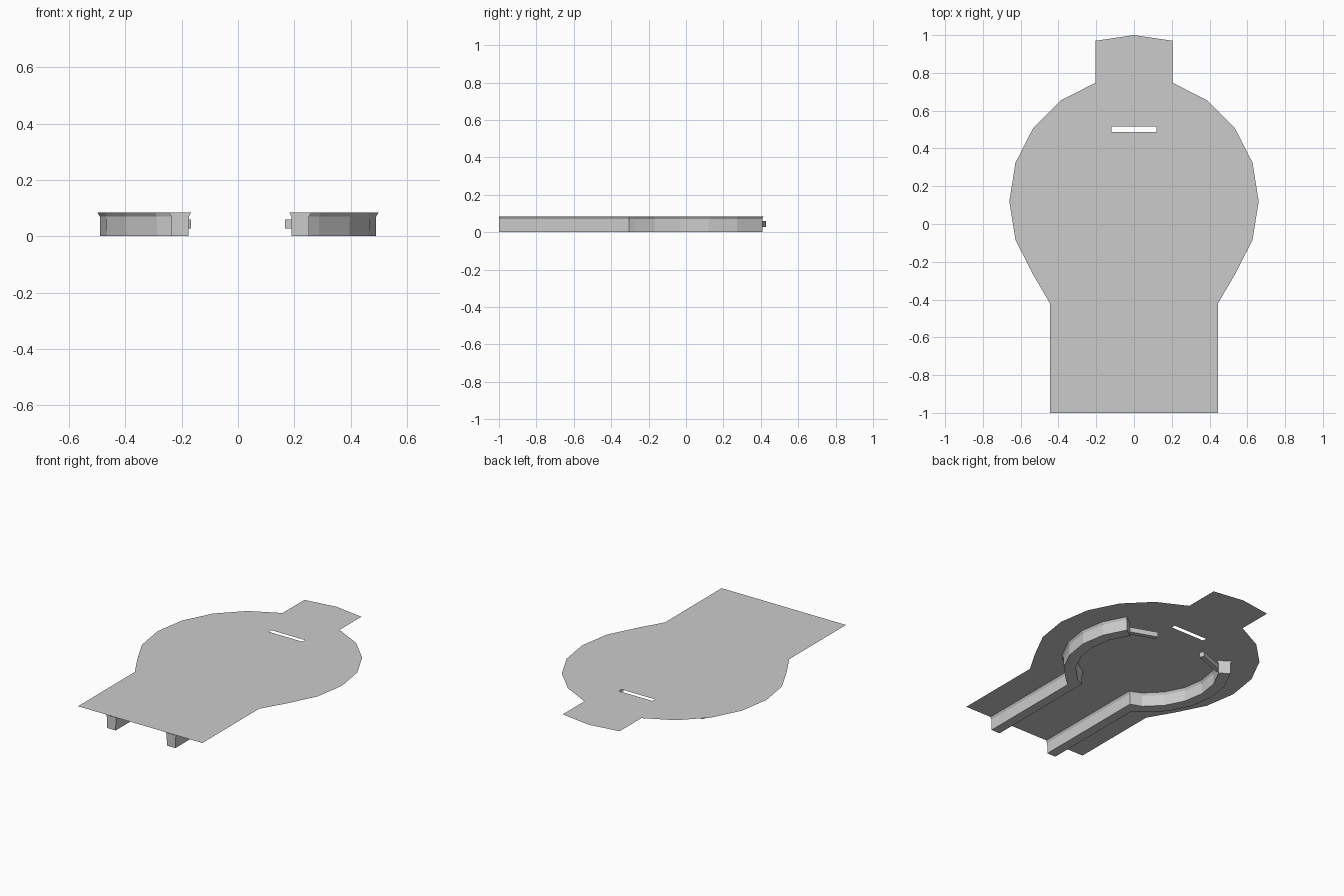
import bpy, bmesh
from math import sin, cos, radians, atan2, hypot
from mathutils import Matrix, Vector

if "Cube" in bpy.data.objects:
    bpy.data.objects.remove(bpy.data.objects["Cube"])

TOP = 0.085      # height of the sheet
CY = 0.12        # centre of the round part


def make_object(name, bm):
    mesh = bpy.data.meshes.new(name)
    bm.to_mesh(mesh)
    bm.free()
    ob = bpy.data.objects.new(name, mesh)
    bpy.context.collection.objects.link(ob)
    return ob


def polar(r, deg):
    return r * cos(radians(deg)), CY + r * sin(radians(deg))


# Thin top sheet: keyhole outline with a slot
half = [(0.445, -1), (0.445, -0.42)]
half += [polar(0.66, a) for a in range(-36, 73, 18)]
half += [(0.204, 0.97)]
outline = half + [(0, 1)] + [(-x, y) for x, y in reversed(half)]
slot = [(-0.12, 0.488), (0.12, 0.488), (0.12, 0.515), (-0.12, 0.515)]
bm = bmesh.new()
edges = []
for loop in (outline, slot):
    vs = [bm.verts.new((x, y, TOP)) for x, y in loop]
    edges += [bm.edges.new((vs[i - 1], vs[i])) for i in range(len(vs))]
bmesh.ops.triangle_fill(bm, edges=edges, use_beauty=True, use_dissolve=False,
                        normal=(0, 0, 1))
for f in bm.faces:
    if f.normal.z < 0:
        f.normal_flip()
make_object("top_sheet", bm)


# Hanging channels: arc running into a straight rail, flared at the top
def channel(name, side, xc):
    levels = [(TOP - 0.0005, 0.045), (0.070, 0.036), (0.0, 0.035)]  # z, half width
    stations = []
    for a in range(36, -55, -18):
        stations.append([(polar(0.455 - w, a), polar(0.455 + w, a), z)
                         for z, w in levels])
    for y_in, y_out in ((-0.246, -0.304), (-1, -1)):
        stations.append([((xc - w * 0.87, y_in), (xc + w * 0.87, y_out), z)
                         for z, w in levels])
    bm = bmesh.new()
    rings = []
    for st in stations:
        inner = [(p[0] * side, p[1], z) for p, q, z in st]
        outer = [(q[0] * side, q[1], z) for p, q, z in reversed(st)]
        rings.append([bm.verts.new(c) for c in inner + outer])
    for r0, r1 in zip(rings, rings[1:]):
        for i in range(5):
            bm.faces.new((r0[i], r0[i + 1], r1[i + 1], r1[i]))
    bm.faces.new(rings[0])
    bm.faces.new(rings[-1])
    bmesh.ops.recalc_face_normals(bm, faces=bm.faces)
    make_object(name, bm)


# Short square bar pointing inwards from the end of each arc
def bar(name, side):
    a, b = Vector((0.38 * side, 0.338, 0.043)), Vector((0.171 * side, 0.414, 0.043))
    d = b - a
    bm = bmesh.new()
    m = (Matrix.Translation((a + b) / 2)
         @ Matrix.Rotation(atan2(d.y, d.x), 4, 'Z')
         @ Matrix.Diagonal((d.length, 0.028, 0.032, 1)))
    bmesh.ops.create_cube(bm, size=1, matrix=m)
    make_object(name, bm)


for label, side, xc in (("right", 1, 0.221), ("left", -1, 0.206)):
    channel(label + "_channel", side, xc)
    bar(label + "_inner_bar", side)
